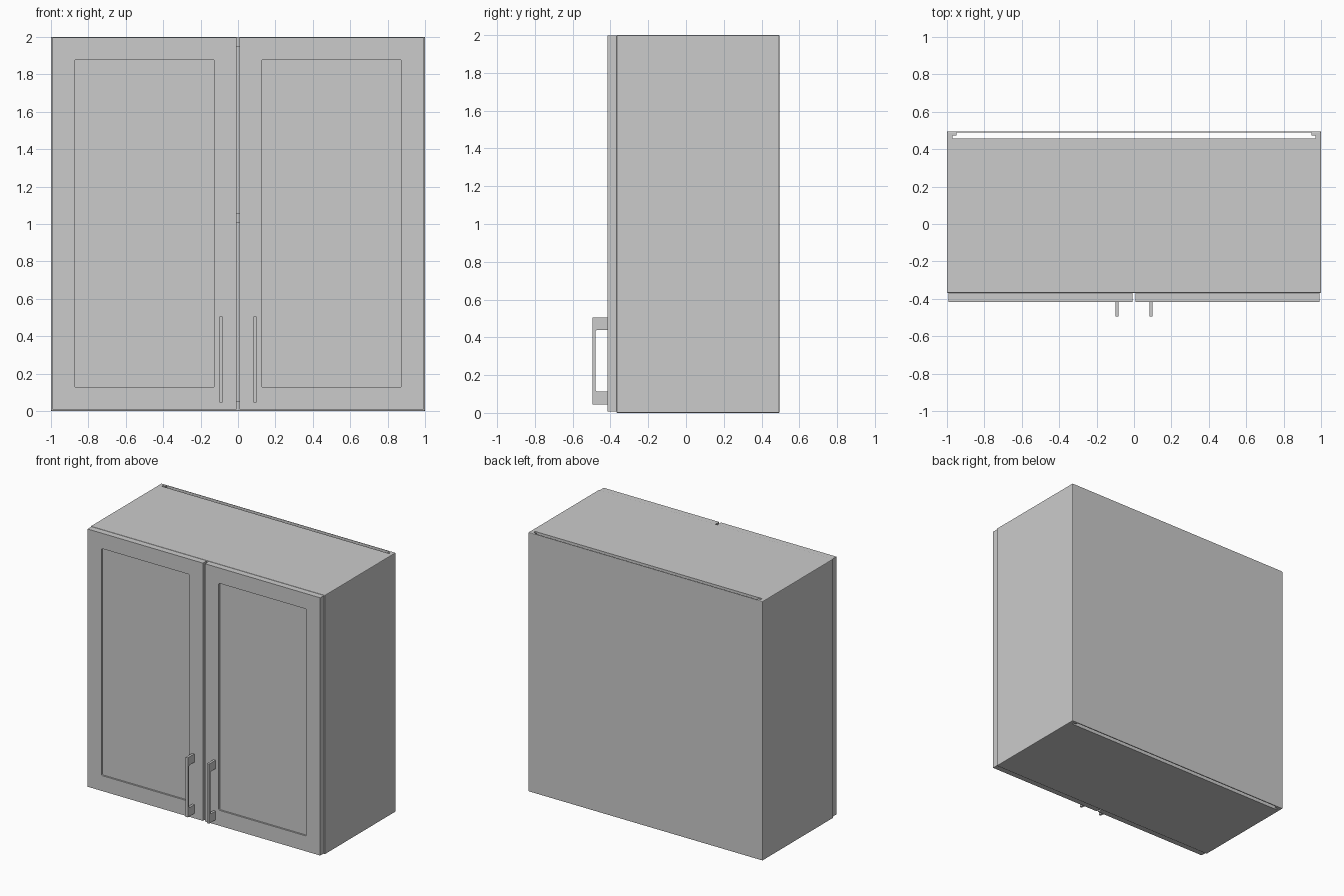
import bpy, bmesh
from mathutils import Vector

if "Cube" in bpy.data.objects:
    bpy.data.objects.remove(bpy.data.objects["Cube"])


def finish(bm, name):
    bmesh.ops.recalc_face_normals(bm, faces=bm.faces)
    mesh = bpy.data.meshes.new(name)
    bm.to_mesh(mesh)
    bm.free()
    obj = bpy.data.objects.new(name, mesh)
    bpy.context.collection.objects.link(obj)
    return obj


def box_bm(lo, hi):
    bm = bmesh.new()
    bmesh.ops.create_cube(bm, size=1)
    lo, hi = Vector(lo), Vector(hi)
    for v in bm.verts:
        v.co = (lo + hi) / 2 + v.co * (hi - lo)
    return bm


def box(name, lo, hi, bevel=0):
    bm = box_bm(lo, hi)
    if bevel:
        bmesh.ops.bevel(bm, geom=bm.edges[:], offset=bevel, segments=2,
                        profile=0.5, affect='EDGES')
    return finish(bm, name)


def cut(obj, lo, hi):
    cutter = box("cutter", lo, hi)
    cutter.hide_render = True
    mod = obj.modifiers.new("cut", 'BOOLEAN')
    mod.operation, mod.solver, mod.object = 'DIFFERENCE', 'EXACT', cutter
    bpy.context.view_layer.objects.active = obj
    bpy.ops.object.modifier_apply(modifier=mod.name)
    bpy.data.objects.remove(cutter)


# Carcass: open-fronted shell with slots just ahead of the thin back
carcass = box("carcass", (-1, -0.368, 0), (1, 0.495, 2), bevel=0.005)
cut(carcass, (-0.948, -0.5, 0.05), (0.948, 0.488, 1.95))
cut(carcass, (-0.948, 0.456, -0.1), (0.948, 0.488, 2.1))
cut(carcass, (-0.97, 0.456, -0.1), (0.97, 0.472, 2.1))

# Middle shelf
box("shelf", (-0.948, -0.355, 1.005), (0.948, 0.456, 1.055))


def door(name, side):
    x0, x1 = sorted((side * 0.008, side * 0.993))
    bm = box_bm((x0, -0.416, 0.008), (x1, -0.369, 1.997))
    bm.normal_update()
    front = min(bm.faces, key=lambda f: f.calc_center_median().y)
    # Recessed centre panel with softened corners
    bmesh.ops.inset_region(bm, faces=[front], thickness=0.168)
    ext = bmesh.ops.extrude_face_region(bm, geom=[front])
    moved = [g for g in ext["geom"] if isinstance(g, bmesh.types.BMVert)]
    if front.is_valid:
        bmesh.ops.delete(bm, geom=[front], context='FACES_ONLY')
    for v in moved:
        v.co.y += 0.013
    depth = [e for e in bm.edges if abs(e.calc_length() - 0.013) < 1e-4]
    bmesh.ops.bevel(bm, geom=depth, offset=0.008, segments=3,
                    profile=0.5, affect='EDGES')
    finish(bm, name)


def handle(name, side):
    # Bracket side profile (y, z), extruded across x
    profile = [(-0.415, 0.045), (-0.495, 0.045), (-0.495, 0.505), (-0.415, 0.505),
               (-0.415, 0.44), (-0.48, 0.44), (-0.48, 0.113), (-0.415, 0.113)]
    bm = bmesh.new()
    face = bm.faces.new([bm.verts.new((side * 0.091 - 0.009, y, z)) for y, z in profile])
    ext = bmesh.ops.extrude_face_region(bm, geom=[face])
    for g in ext["geom"]:
        if isinstance(g, bmesh.types.BMVert):
            g.co.x += 0.018
    inner = [e for e in bm.edges
             if abs(e.calc_length() - 0.018) < 1e-4
             and all(abs(v.co.y + 0.48) < 1e-4 for v in e.verts)]
    bmesh.ops.bevel(bm, geom=inner, offset=0.012, segments=3,
                    profile=0.5, affect='EDGES')
    finish(bm, name)


# Paired doors and handles
for label, side in (("left", -1), ("right", 1)):
    door(label + "_door", side)
    handle(label + "_handle", side)
